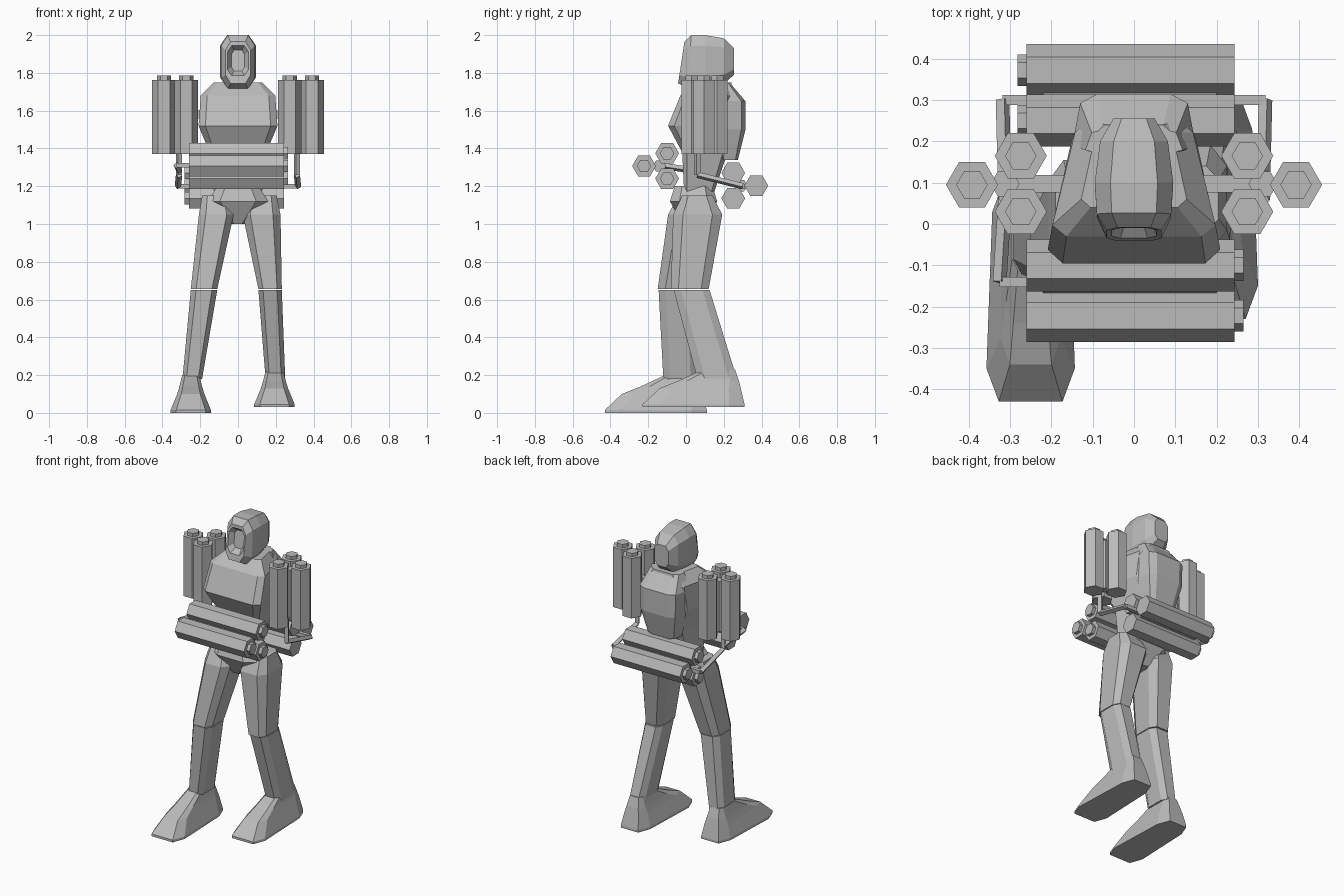
import bpy
import bmesh
from mathutils import Vector

if "Cube" in bpy.data.objects:
    bpy.data.objects.remove(bpy.data.objects["Cube"])

grey = bpy.data.materials.new("plain grey")
grey.use_nodes = True
COLOUR = (0.5, 0.5, 0.5, 1)
grey.diffuse_color = COLOUR
grey.node_tree.nodes["Principled BSDF"].inputs["Base Color"].default_value = COLOUR


def loft(name, rings):
    """Skin a list of equal point rings and cap both ends."""
    bm = bmesh.new()
    loops = [[bm.verts.new(p) for p in ring] for ring in rings]
    n = len(loops[0])
    for a, b in zip(loops, loops[1:]):
        for i in range(n):
            j = (i + 1) % n
            bm.faces.new((a[i], a[j], b[j], b[i]))
    bm.faces.new(loops[0])
    bm.faces.new(loops[-1])
    bmesh.ops.recalc_face_normals(bm, faces=bm.faces[:])
    mesh = bpy.data.meshes.new(name)
    bm.to_mesh(mesh)
    bm.free()
    mesh.materials.append(grey)
    obj = bpy.data.objects.new(name, mesh)
    bpy.context.collection.objects.link(obj)
    return obj


def octagon(u, v, w, ru, rv, c=0.4, tilt=0, taper=0, upright=True):
    """Chamfered rectangle; upright lies in xy at height w, otherwise in xz at depth w."""
    d = 1 - c
    shape = [(1, -d), (1, d), (d, 1), (-d, 1), (-1, d), (-1, -d), (-d, -1), (d, -1)]
    points = []
    for a, b in shape:
        pu, pv, pw = u + a * ru * (1 - taper * b), v + b * rv, w + tilt * b * rv
        points.append(Vector((pu, pv, pw) if upright else (pu, pw, pv)))
    return points


def prism(name, start, end, radius, corner, sides=6):
    """Straight bar whose first corner points along the given direction."""
    start, end = Vector(start), Vector(end)
    axis = (end - start).normalized()
    p = Vector(corner)
    p = (p - axis * p.dot(axis)).normalized()
    q = axis.cross(p)
    from_angle = [Vector((1, 0)), ]
    from math import cos, sin, tau
    rim = [(p * cos(tau * i / sides) + q * sin(tau * i / sides)) * radius for i in range(sides)]
    return loft(name, [[start + r for r in rim], [end + r for r in rim]])


def tube(name, start, end, corner):
    """Launch tube with a small hexagonal cap on its end."""
    prism(name, start, end, 0.063, corner)
    end = Vector(end)
    tip = end + (end - Vector(start)).normalized() * 0.022
    prism(name + "_cap", end, tip, 0.038, corner)


# Head with recessed face, and neck
loft("head", [octagon(0, z, y, rx, rz, 0.4, tilt, 0, False) for z, y, rx, rz, tilt in (
    (1.86, 0.255, 0.05, 0.07, 0), (1.863, 0.2, 0.082, 0.12, 0),
    (1.86, 0.1, 0.095, 0.14, 0), (1.858, 0.02, 0.09, 0.142, 0.05),
    (1.855, -0.025, 0.066, 0.11, 0.15), (1.865, -0.022, 0.055, 0.08, 0.15),
    (1.865, 0.012, 0.035, 0.055, 0.15))])
loft("neck", [octagon(0, 0.1, z, 0.05, 0.06) for z in (1.66, 1.78)])

# Torso, back plate and pelvis
loft("torso", [octagon(0, y, z, rx, ry, 0.2, 0, 0.2) for y, z, rx, ry in (
    (0.07, 1.17, 0.11, 0.08), (0.1, 1.38, 0.13, 0.12), (0.07, 1.52, 0.18, 0.165),
    (0.11, 1.68, 0.17, 0.14), (0.14, 1.75, 0.11, 0.1))])
loft("back_plate", [octagon(0, y, z, rx, ry, 0.3, 0, 0.1) for y, z, rx, ry in (
    (0.23, 1.34, 0.1, 0.045), (0.24, 1.5, 0.135, 0.075),
    (0.24, 1.65, 0.14, 0.075), (0.2, 1.75, 0.11, 0.03))])
loft("pelvis", [octagon(0, 0.04, z, rx, ry) for z, rx, ry in (
    (1.2, 0.11, 0.1), (1.12, 0.16, 0.125), (1.0, 0.035, 0.06))])

# Legs in mid stride
LEGS = {
    "right_thigh": ((-0.12, 0.04, 1.15, 0.07, 0.08), (-0.115, 0.03, 1.05, 0.092, 0.125),
                    (-0.18, -0.05, 0.655, 0.07, 0.1)),
    "right_shin": ((-0.18, -0.05, 0.65, 0.07, 0.095), (-0.242, -0.03, 0.18, 0.052, 0.09)),
    "left_thigh": ((0.13, 0.06, 1.15, 0.075, 0.08), (0.125, 0.062, 1.05, 0.1, 0.13),
                   (0.17, 0.02, 0.655, 0.062, 0.1)),
    "left_shin": ((0.17, 0.03, 0.65, 0.062, 0.095), (0.198, 0.165, 0.18, 0.052, 0.105)),
}
for name, rings in LEGS.items():
    loft(name, [octagon(*ring) for ring in rings])

# Wedge shaped feet
for name, place in (("right_foot", (-0.25, 0, 0)), ("left_foot", (0.193, 0.2, 0.03))):
    foot = loft(name, [octagon(0, y, z, rx, ry, 0.3, 0, k) for y, z, rx, ry, k in (
        (-0.16, 0, 0.1, 0.27, 0.1), (-0.16, 0.015, 0.1, 0.27, 0.1),
        (-0.125, 0.1, 0.072, 0.215, 0), (-0.08, 0.14, 0.06, 0.16, 0),
        (-0.025, 0.2, 0.045, 0.085, 0))])
    foot.location = place

# Upright tube clusters beside the shoulders, with their brackets
for side, label in ((-1, "right"), (1, "left")):
    for i, (x, y) in enumerate(((0.392, 0.095), (0.274, 0.165), (0.274, 0.03))):
        tube(f"{label}_shoulder_tube_{i + 1}", (side * x, y, 1.37), (side * x, y, 1.763), (1, 0, 0))
    prism(f"{label}_shoulder_core", (side * 0.312, 0.097, 1.4), (side * 0.312, 0.097, 1.73), 0.035, (1, 0, 0))
    prism(f"{label}_shoulder_mount", (side * 0.12, 0.097, 1.58), (side * 0.3, 0.097, 1.58), 0.03, (0, 1, 1), 4)
    post = [(side * 0.312, 0.06, 1.42), (side * 0.312, 0.06, 1.26),
            (side * 0.318, 0.3, 1.2), (side * 0.2, 0.3, 1.2)]
    for i, (a, b) in enumerate(zip(post, post[1:])):
        prism(f"{label}_rear_bracket_{i + 1}", a, b, 0.017, (0.3, 1, 1), 4)
front = [(-0.312, 0.06, 1.28), (-0.325, -0.14, 1.31), (-0.2, -0.14, 1.31)]
for i, (a, b) in enumerate(zip(front, front[1:])):
    prism(f"front_bracket_{i + 1}", a, b, 0.017, (0.3, 1, 1), 4)

# Level tube clusters across the front and the back
for label, y, z, out, flip in (("front", -0.1, 1.307, -1, 1), ("rear", 0.25, 1.203, 1, -1)):
    left, right = 0.243, -0.26
    start, end = (right, left) if flip > 0 else (left, right)
    for i, (dy, dz) in enumerate(((0.122, 0), (0, 0.067), (0, -0.067))):
        py, pz = y + out * dy, z + dz
        tube(f"{label}_tube_{i + 1}", (start, py, pz), (end, py, pz), (0, 1, 0))
    py = y + out * 0.04
    prism(f"{label}_core", (-0.22, py, z), (0.2, py, z), 0.035, (0, 1, 0))
